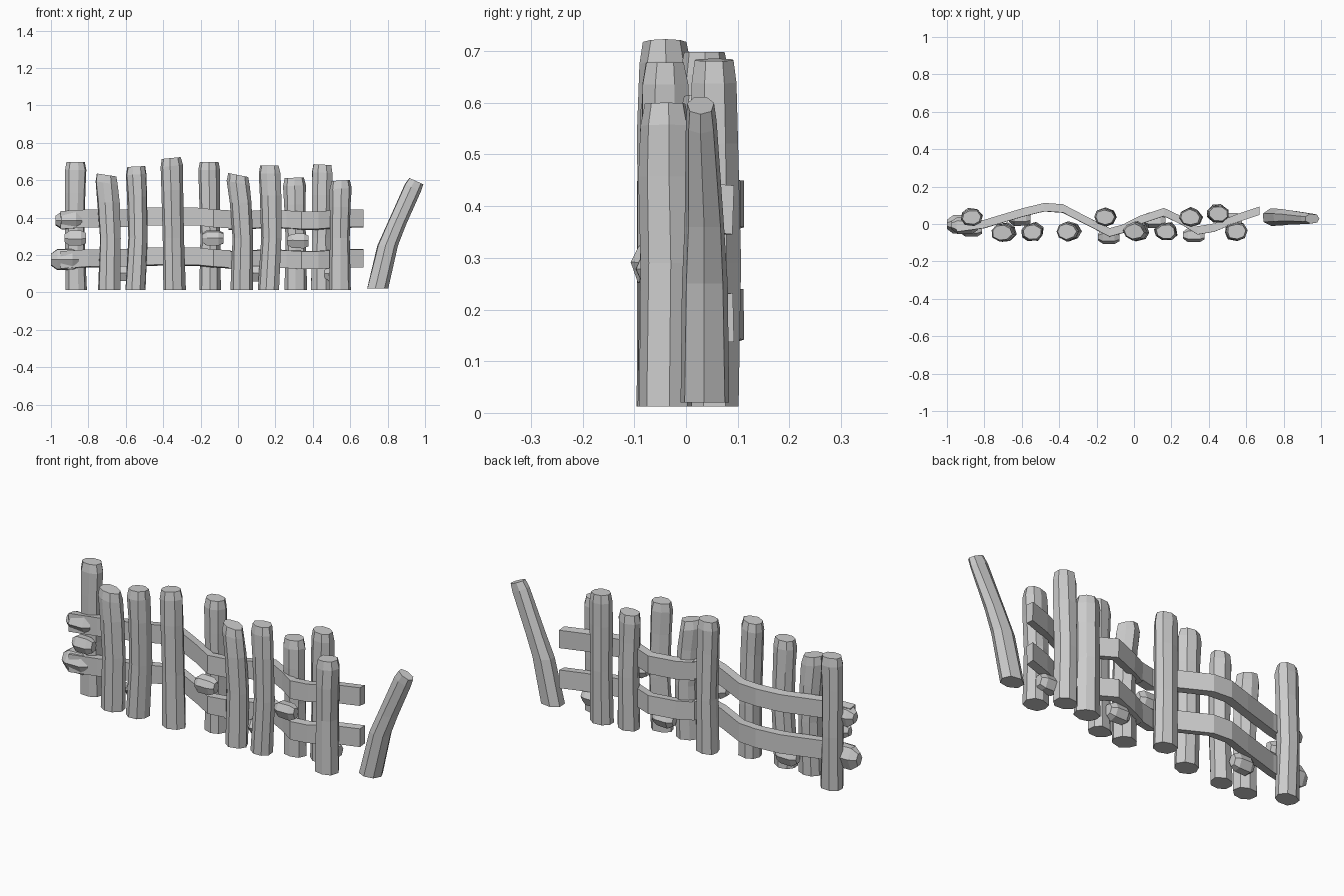
import bpy, bmesh, math, random
from mathutils import Vector

cube = bpy.data.objects.get("Cube")
if cube:
    bpy.data.objects.remove(cube)

random.seed(7)
wood = bpy.data.materials.new("weathered grey wood")
wood.use_nodes = True
GREY = (0.6, 0.6, 0.6, 1)
wood.diffuse_color = GREY
wood.node_tree.nodes["Principled BSDF"].inputs["Base Color"].default_value = GREY


def loft(name, rings, axis, sides=8, rough=0.1, tilt=0.0, phase=0.0):
    """Hewn timber: rings of (centre, half width, half depth) joined by flat faces."""
    bm = bmesh.new()
    # one set of irregular corners runs along the whole timber
    corners = [(2 * math.pi * (i + phase + random.uniform(-rough, rough)) / sides,
                random.uniform(1 - rough, 1 + rough * 0.6)) for i in range(sides)]
    loops = []
    for k, (c, a, b) in enumerate(rings):
        loop = []
        for ang, r in corners:
            r *= random.uniform(1 - rough * 0.4, 1 + rough * 0.4)
            u, v = a * r * math.cos(ang), b * r * math.sin(ang)
            off = Vector((u, v, 0)) if axis == "z" else Vector((0, u, v))
            if axis == "z" and k >= len(rings) - 2:
                off.z = tilt * u
            loop.append(bm.verts.new(Vector(c) + off))
        loops.append(loop)
    for low, high in zip(loops, loops[1:]):
        for i in range(sides):
            j = (i + 1) % sides
            bm.faces.new((low[i], low[j], high[j], high[i]))
    bm.faces.new(loops[0][::-1])
    bm.faces.new(loops[-1])
    bmesh.ops.recalc_face_normals(bm, faces=bm.faces)
    mesh = bpy.data.meshes.new(name)
    bm.to_mesh(mesh)
    bm.free()
    mesh.materials.append(wood)
    obj = bpy.data.objects.new(name, mesh)
    bpy.context.collection.objects.link(obj)
    return obj


def post(name, foot, bend, head, y, top, tilt, size=0.061):
    """Upright post whose centre passes through foot, bend and head."""
    rings = [((foot, y, 0.012), size, 0.052),
             ((bend, y + 0.003, 0.29), size * 0.93, 0.053),
             (((bend + head) / 2, y, top * 0.75), size * 0.97, 0.051),
             ((head, y, top - 0.055), size, 0.049),
             ((head, y, top - 0.012), size * 0.86, 0.041)]
    return loft(name, rings, "z", tilt=tilt, phase=random.random())


# Upright posts, woven alternately in front of and behind the rails
posts = [(-0.87, -0.875, -0.87, 0.035, 0.71, 0.0),
         (-0.69, -0.685, -0.705, -0.045, 0.64, -0.15),
         (-0.55, -0.535, -0.545, -0.045, 0.685, 0.05),
         (-0.345, -0.35, -0.36, -0.042, 0.73, 0.1),
         (-0.15, -0.15, -0.155, 0.035, 0.71, 0.0),
         (0.02, 0.025, 0.0, -0.04, 0.64, -0.2),
         (0.165, 0.18, 0.17, -0.042, 0.69, 0.0),
         (0.305, 0.305, 0.3, 0.035, 0.625, 0.05),
         (0.445, 0.445, 0.45, 0.053, 0.695, -0.05),
         (0.545, 0.545, 0.55, -0.04, 0.61, 0.05)]
for n, p in enumerate(posts, 1):
    post(f"fence_post_{n}", *p)

# Leaning end post
loft("leaning_post", [((0.745, 0.035, 0.02), 0.06, 0.05),
                      ((0.80, 0.035, 0.25), 0.058, 0.046),
                      ((0.845, 0.035, 0.36), 0.055, 0.04),
                      ((0.935, 0.028, 0.56), 0.046, 0.031),
                      ((0.953, 0.028, 0.595), 0.04, 0.027)],
     "z", sides=7, rough=0.06, tilt=-0.45)

# Rails bending through the posts: (x, y, height drift)
left_path = [(-0.95, -0.02, -0.01), (-0.8, 0.0, 0), (-0.6, 0.06, 0), (-0.48, 0.09, 0.01),
             (-0.38, 0.083, 0.01), (-0.22, 0.0, 0.01), (-0.13, -0.045, 0), (-0.04, -0.02, -0.005)]
right_path = [(-0.05, -0.02, -0.01), (0.03, 0.02, -0.01), (0.16, 0.063, 0), (0.26, 0.015, -0.005),
              (0.34, -0.035, -0.01), (0.43, -0.02, -0.01), (0.55, 0.03, 0), (0.67, 0.07, 0)]
for level, z in (("lower", 0.183), ("upper", 0.395)):
    for part, path in (("left", left_path), ("right", right_path)):
        rings = [((x, y, z + d), 0.031, 0.068) for x, y, d in path]
        loft(f"{level}_{part}_rail", rings, "x", sides=4, rough=0.04, phase=0.5)


def chunk(name, x, y, z, length, depth, height):
    """Short rounded block lying along x."""
    h = length / 2
    rings = [((x - h, y, z), depth * 0.5, height * 0.55),
             ((x - h * 0.55, y, z), depth, height),
             ((x + h * 0.55, y, z), depth, height),
             ((x + h, y, z), depth * 0.6, height * 0.7)]
    return loft(name, rings, "x", sides=6)


# Knobbly rail ends
chunk("upper_rail_knob", -0.905, -0.005, 0.385, 0.14, 0.045, 0.052)
chunk("lower_rail_knob", -0.925, -0.002, 0.175, 0.15, 0.048, 0.065)

# Pegs wedged in front of the back posts and behind the front posts
for n, (x, y, z) in enumerate([(-0.135, -0.07, 0.29), (0.32, -0.06, 0.275), (-0.87, -0.03, 0.29),
                               (-0.61, 0.03, 0.1), (0.11, 0.02, 0.1), (0.52, 0.02, 0.1)], 1):
    chunk(f"wedge_peg_{n}", x, y, z, 0.115, 0.04, 0.045)
